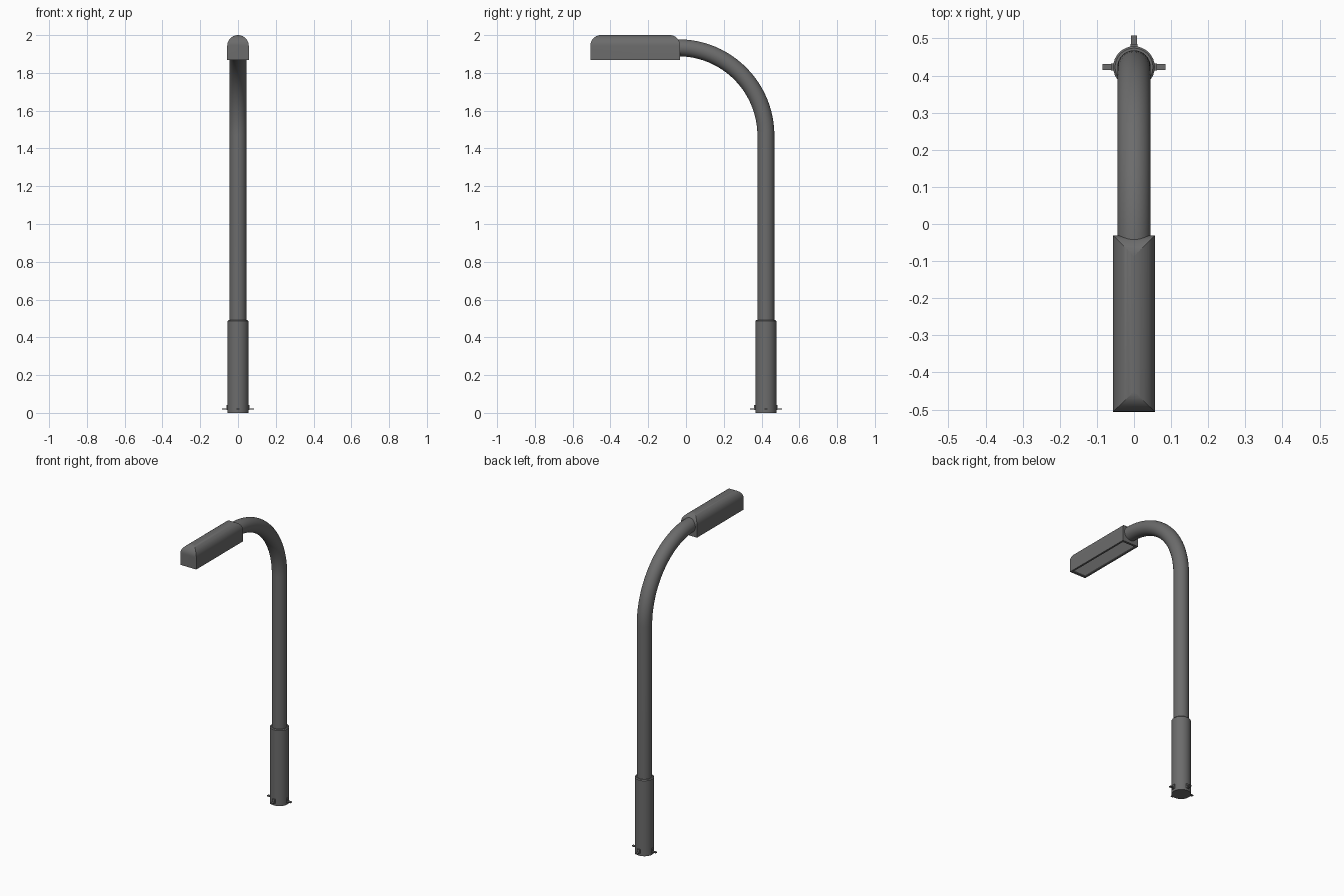
import bpy, bmesh, math
from mathutils import Vector, Matrix

if "Cube" in bpy.data.objects:
    bpy.data.objects.remove(bpy.data.objects["Cube"])


def material(name, rgb):
    m = bpy.data.materials.new(name)
    m.diffuse_color = (*rgb, 1)
    m.use_nodes = True
    m.node_tree.nodes["Principled BSDF"].inputs["Base Color"].default_value = m.diffuse_color
    return m


grey = material("dark_grey_metal", (0.15, 0.15, 0.15))
white = material("white_light_panel", (0.8, 0.8, 0.8))
PY = 0.423   # pole axis position in y


def finish(name, bm, smooth=True, mat=grey):
    bmesh.ops.recalc_face_normals(bm, faces=bm.faces)
    me = bpy.data.meshes.new(name)
    bm.to_mesh(me)
    bm.free()
    me.materials.append(mat)
    ob = bpy.data.objects.new(name, me)
    bpy.context.collection.objects.link(ob)
    if smooth:
        shade(ob)
    return ob


def shade(ob):
    bpy.ops.object.select_all(action='DESELECT')
    ob.select_set(True)
    bpy.context.view_layer.objects.active = ob
    bpy.ops.object.shade_smooth_by_angle(angle=math.radians(35))


def loft(name, rings):
    bm = bmesh.new()
    vs = [[bm.verts.new(p) for p in r] for r in rings]
    n = len(vs[0])
    for a, b in zip(vs, vs[1:]):
        for i in range(n):
            bm.faces.new((a[i], a[(i + 1) % n], b[(i + 1) % n], b[i]))
    bm.faces.new(vs[0])
    bm.faces.new(vs[-1][::-1])
    return finish(name, bm)


def box(name, size, loc, rot=0, pivot=(0, 0, 0), mat=grey):
    bm = bmesh.new()
    m = (Matrix.Translation(pivot) @ Matrix.Rotation(rot, 4, 'Z')
         @ Matrix.Translation(loc) @ Matrix.Diagonal((*size, 1)))
    bmesh.ops.create_cube(bm, size=1, matrix=m)
    return finish(name, bm, False, mat)


def boolean(ob, cutter, op):
    mod = ob.modifiers.new(op.lower(), 'BOOLEAN')
    mod.operation, mod.object, mod.solver = op, cutter, 'EXACT'
    bpy.context.view_layer.objects.active = ob
    bpy.ops.object.modifier_apply(modifier=mod.name)
    bpy.data.objects.remove(cutter)


def circle(c, u, v, r, n=32):
    return [Vector(c) + r * (math.cos(t) * Vector(u) + math.sin(t) * Vector(v))
            for t in (2 * math.pi * i / n for i in range(n))]


X, Y, Z = (1, 0, 0), (0, 1, 0), (0, 0, 1)

# base sleeve with a small chamfered rim
loft("base_sleeve", [circle((0, PY, z), X, Y, r) for z, r in
                     ((0, .056), (.486, .056), (.491, .051))])

# upright pole that bends over through a quarter circle into the head
R, zc = 0.465, 1.468
rings = [circle((0, PY, 0.45), X, Y, .045)]
for i in range(25):
    a = math.pi / 2 * i / 24
    radial = (0, math.cos(a), math.sin(a))
    rings.append(circle((0, PY - R + R * math.cos(a), zc + R * math.sin(a)), X, radial, .045))
rings.append(circle((0, -0.08, zc + R), X, Z, .045))
loft("curved_pole", rings)

# lamp head: arched front outline intersected with a round-cornered side outline
W, z0, z1 = 0.057, 1.869, 2.0
ya, yb, cr = -.506, -.031, .055
arch = [(-W, z0)] + [(-W * math.cos(t), z1 - W + W * math.sin(t))
                     for t in (math.pi * i / 24 for i in range(25))] + [(W, z0)]
head = loft("lamp_head", [[(x, y, z) for x, z in arch] for y in (ya, yb)])
q = [math.pi / 2 * i / 10 for i in range(11)]
side = ([(ya, z0 - .05)]
        + [(ya + cr - cr * math.cos(t), z1 - cr + cr * math.sin(t)) for t in q]
        + [(yb - cr + cr * math.sin(t), z1 - cr + cr * math.cos(t)) for t in q]
        + [(yb, z0 - .05)])
boolean(head, loft("side_outline", [[(x, y, z) for y, z in side] for x in (-.1, .1)]), 'INTERSECT')

# shallow recess underneath holding the light panel
mid = (ya + yb) / 2
boolean(head, box("recess", (.09, .445, .02), (0, mid, z0)), 'DIFFERENCE')
shade(head)
box("light_panel", (.09, .445, .006), (0, mid, z0 + .008), mat=white)

# four anchor lugs around the foot: upright plate and ground tab
for i in range(4):
    a = math.pi / 2 * i
    box(f"anchor_plate_{i}", (.012, .018, .028), (.056, 0, .028), a, (0, PY, 0))
    box(f"anchor_tab_{i}", (.036, .015, .006), (.067, 0, .021), a, (0, PY, 0))
